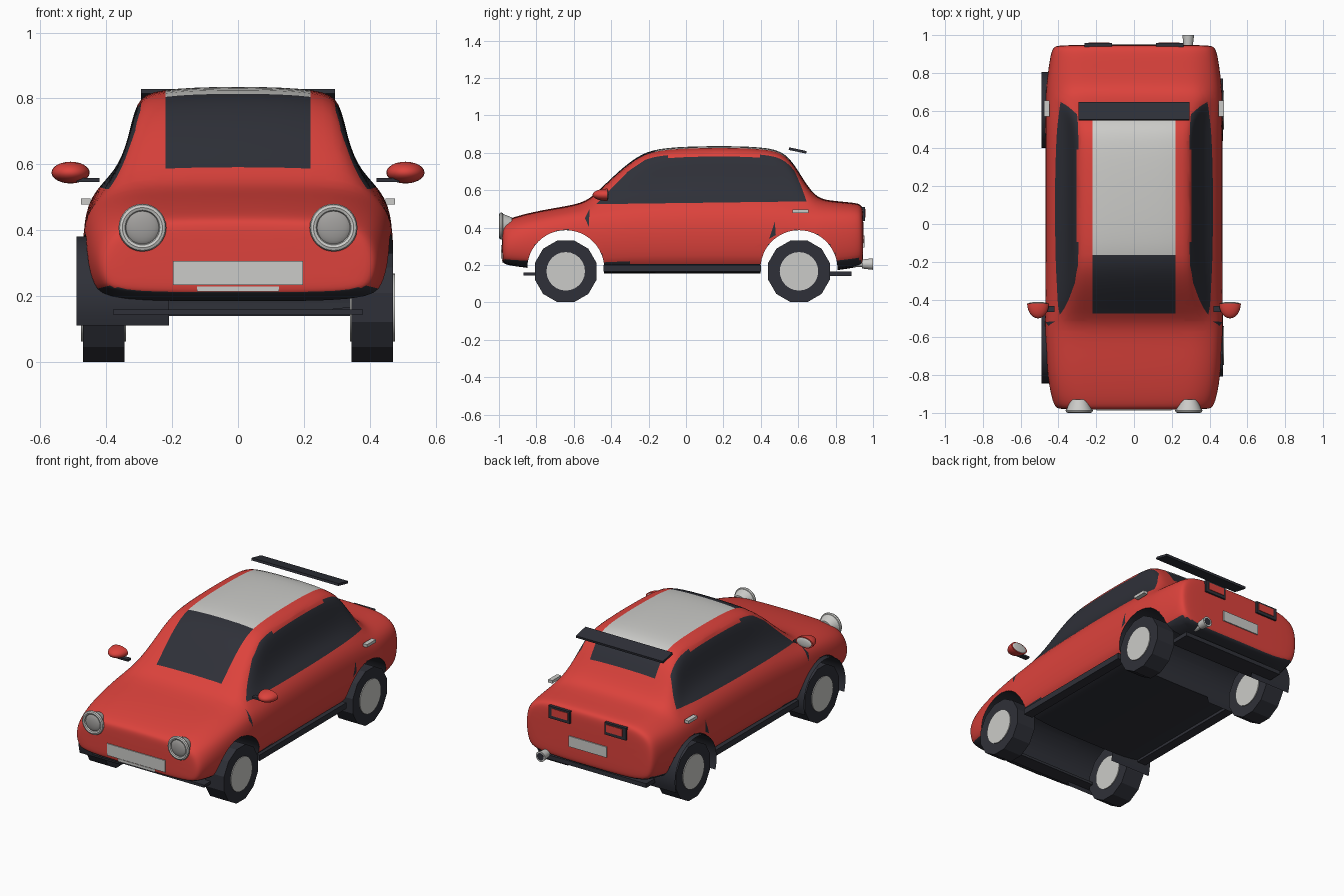
import bpy, bmesh, math
from mathutils import Matrix, Vector

if "Cube" in bpy.data.objects:
    bpy.data.objects.remove(bpy.data.objects["Cube"])


def material(name, rgb):
    m = bpy.data.materials.new(name)
    m.use_nodes = True
    m.diffuse_color = (*rgb, 1)
    bsdf = next(n for n in m.node_tree.nodes if n.type == 'BSDF_PRINCIPLED')
    bsdf.inputs["Base Color"].default_value = (*rgb, 1)
    return m


RED = material("red_paint", (.72, .055, .045))
DARK = material("dark_trim", (.028, .03, .04))
LIGHT = material("light_grey", (.6, .6, .58))
LENS = material("lens_grey", (.36, .35, .34))
smooth_parts = []


def finish(name, bm, mats, smooth=False):
    bmesh.ops.recalc_face_normals(bm, faces=bm.faces)
    mesh = bpy.data.meshes.new(name)
    bm.to_mesh(mesh)
    bm.free()
    obj = bpy.data.objects.new(name, mesh)
    bpy.context.collection.objects.link(obj)
    for m in mats:
        mesh.materials.append(m)
    if smooth:
        smooth_parts.append(obj)
    return obj


def box(name, center, size, mat, tilt=0):
    bm = bmesh.new()
    mx = Matrix.Translation(center) @ Matrix.Rotation(tilt, 4, 'X') @ Matrix.Diagonal((*size, 1))
    bmesh.ops.create_cube(bm, size=1, matrix=mx)
    return finish(name, bm, [mat])


def tube(name, center, axis, r1, r2, depth, mat, sides=24, turn=0):
    """Cylinder or cone frustum along X or Y."""
    aim = Matrix.Rotation(math.pi / 2, 4, 'Y') if axis == 'X' else Matrix.Rotation(-math.pi / 2, 4, 'X')
    bm = bmesh.new()
    bmesh.ops.create_cone(bm, cap_ends=True, segments=sides, radius1=r1, radius2=r2, depth=depth,
                          matrix=Matrix.Translation(center) @ aim @ Matrix.Rotation(turn, 4, 'Z'))
    return finish(name, bm, [mat], sides > 12)


def ellipsoid(name, center, radii, mat, front_half=False):
    bm = bmesh.new()
    bmesh.ops.create_uvsphere(bm, u_segments=24, v_segments=12, radius=1)
    if front_half:
        cut = bmesh.ops.bisect_plane(bm, geom=bm.verts[:] + bm.edges[:] + bm.faces[:], plane_co=(0, 0, 0),
                                     plane_no=(0, 1, 0), clear_outer=True)
        bmesh.ops.contextual_create(bm, geom=[e for e in cut["geom_cut"] if isinstance(e, bmesh.types.BMEdge)])
    bmesh.ops.transform(bm, matrix=Matrix.Translation(center) @ Matrix.Diagonal((*radii, 1)), verts=bm.verts)
    return finish(name, bm, [mat], True)


def ring(name, center, major, minor, mat, steps=32, sides=8):
    """Torus around Y."""
    bm = bmesh.new()
    loops = []
    for i in range(steps):
        a = math.tau * i / steps
        row = []
        for j in range(sides):
            b = math.tau * j / sides
            r = major + minor * math.cos(b)
            row.append(bm.verts.new(Vector(center) + Vector((r * math.cos(a), minor * math.sin(b), r * math.sin(a)))))
        loops.append(row)
    for i in range(steps):
        p, q = loops[i - 1], loops[i]
        for j in range(sides):
            bm.faces.new((p[j - 1], p[j], q[j], q[j - 1]))
    return finish(name, bm, [mat], True)


# Body stations along the length: y, top height, half width, floor height
STATIONS = [(-.98, .42, .4, .215), (-.968, .443, .427, .2), (-.85, .478, .455, .185), (-.7, .507, .468, .165),
            (-.55, .53, .474, .155), (-.48, .585, .474, .155), (-.36, .705, .474, .155), (-.24, .80, .474, .155),
            (-.12, .832, .474, .155), (.15, .84, .474, .155), (.42, .835, .474, .155), (.54, .805, .474, .155),
            (.62, .67, .472, .155), (.69, .565, .47, .16), (.76, .545, .465, .165), (.9, .535, .445, .185),
            (.935, .525, .43, .195), (.945, .505, .41, .21)]
# Upper section points as (width fraction, drop below the top): bonnet shape and cabin shape
BONNET = [(.55, .004), (.72, .012), (.84, .03), (.93, .055), (.985, .1)]
CABIN = [(.54, .008), (.655, .045), (.70, .16), (.78, .26), (.955, .33)]


def section(top, w, floor):
    t = min(1, max(0, (top - .53) / .3))
    pts = [((a + (c - a) * t) * w, top - b - (d - b) * t) for (a, b), (c, d) in zip(BONNET, CABIN)]
    shoulder = pts[-1][1]
    for fx, fz in ((1, .65), (.97, .25), (.88, 0)):
        pts.append((fx * w, floor + fz * (shoulder - floor)))
    return [(0, top)] + pts + [(0, floor)] + [(-x, z) for x, z in reversed(pts)]


bm = bmesh.new()
rings = []
for y, top, w, floor in STATIONS:
    rings.append([bm.verts.new((x, y, z)) for x, z in section(top, w, floor)])
for end, out in ((0, -.003), (-1, .003)):
    y, top, w, floor = STATIONS[end]
    mid = (top + floor) / 2
    inner = [bm.verts.new((x * .75, y + out, mid + (z - mid) * .75)) for x, z in section(top, w, floor)]
    bm.faces.new(inner)
    rings.insert(0 if end == 0 else len(rings), inner)
for p, q in zip(rings, rings[1:]):
    for i in range(len(p)):
        bm.faces.new((p[i - 1], p[i], q[i], q[i - 1]))
body = finish("body", bm, [RED, DARK, LIGHT], True)

# Wheel arches cut right through the smoothed body
AXLES = {"front": -.643, "rear": .604}
ARCH_Z, ARCH_R = .18, .206
sub = body.modifiers.new("smooth", 'SUBSURF')
sub.levels = sub.render_levels = 2
cutters = []
for end, y in AXLES.items():
    cutter = tube(end + "_arch_cutter", (0, y, ARCH_Z), 'X', ARCH_R, ARCH_R, 1.4, DARK, 48)
    cutter.hide_render = True
    smooth_parts.remove(cutter)
    cutters.append(cutter)
    cut = body.modifiers.new(end + "_arch", 'BOOLEAN')
    cut.object, cut.operation, cut.solver = cutter, 'DIFFERENCE', 'EXACT'
bpy.context.view_layer.update()
solid = bpy.data.meshes.new_from_object(body.evaluated_get(bpy.context.evaluated_depsgraph_get()))
body.modifiers.clear()
body.data = solid
solid.materials.clear()
for m in (RED, DARK, LIGHT):
    solid.materials.append(m)
for cutter in cutters:
    bpy.data.objects.remove(cutter)

# Window outlines and panel gaps on the flanks, as (y, z) polygons
FLANK = [[(-.48, .525), (.645, .54), (.62, .61), (.555, .765), (.5, .797), (-.17, .795), (-.31, .7)],
         [(-.54, .45), (-.52, .405), (-.515, .5)],
         [(.445, .34), (.48, .36), (.475, .43)]]
bm = bmesh.new()
bm.from_mesh(solid)


def slice_faces(co, no, keep):
    faces = [f for f in bm.faces if keep(f.calc_center_median())]
    geom = set(faces)
    for f in faces:
        geom.update(f.edges)
        geom.update(f.verts)
    bmesh.ops.bisect_plane(bm, geom=list(geom), dist=1e-5, plane_co=co, plane_no=no)


def inside(poly, y, z):
    return all((b[0] - a[0]) * (z - a[1]) - (b[1] - a[1]) * (y - a[0]) >= 0
               for a, b in zip(poly, poly[1:] + poly[:1]))


for poly in FLANK:
    ys, zs = [p[0] for p in poly], [p[1] for p in poly]
    near = lambda c: (abs(c.x) > .28 and min(ys) - .06 < c.y < max(ys) + .06
                      and min(zs) - .06 < c.z < max(zs) + .06)
    for a, b in zip(poly, poly[1:] + poly[:1]):
        slice_faces((0, *a), (0, a[1] - b[1], b[0] - a[0]), near)
upper = lambda c: c.z > .5 and abs(c.x) < .33
for x in (-.22, .22):
    slice_faces((x, 0, 0), (1, 0, 0), upper)
for y in (-.475, -.165, .55, .615):
    slice_faces((0, y, 0), (0, 1, 0), upper)
slice_faces((0, 0, .205), (0, 0, 1), lambda c: c.z < .3)

for f in bm.faces:
    c, n = f.calc_center_median(), f.normal
    f.material_index = 0
    in_arch = any(math.hypot(c.y - y, c.z - ARCH_Z) < ARCH_R + .002 for y in AXLES.values())
    if in_arch or c.z < .205 or (n.z < -.6 and c.z < .3):
        f.material_index = 1
    elif abs(c.x) > .3 and any(inside(p, c.y, c.z) for p in FLANK):
        f.material_index = 1
    elif abs(c.x) < .22 and c.z > .55:
        if -.475 < c.y < -.165 or .55 < c.y < .615:
            f.material_index = 1
        elif -.165 < c.y < .55:
            f.material_index = 2
bm.to_mesh(solid)
bm.free()

# Wheels: twelve-sided tyres with hub discs showing on both faces
for end, y in AXLES.items():
    for side, s in (("left", 1), ("right", -1)):
        tube(f"{end}_{side}_tyre", (s * .408, y, .166), 'X', .171, .171, .126, DARK, 12, math.radians(15))
        tube(f"{end}_{side}_hub", (s * .408, y, .166), 'X', .103, .103, .136, LIGHT, 24)
    # Arch liner on the right side only
    bm = bmesh.new()
    rows = []
    for i in range(25):
        a = math.radians(-20 + 220 * i / 24)
        rows.append([bm.verts.new((x, y + .201 * math.cos(a), ARCH_Z + .201 * math.sin(a))) for x in (-.49, -.21)])
    for p, q in zip(rows, rows[1:]):
        bm.faces.new((p[0], p[1], q[1], q[0]))
    finish(end + "_arch_liner", bm, [DARK], True)

# Parts found on both sides
for side, s in (("left", 1), ("right", -1)):
    tube(side + "_headlight_housing", (s * .29, -.957, .408), 'Y', .068, .045, .056, LIGHT, 32)
    ring(side + "_headlight_ring", (s * .29, -.988, .408), .061, .0115, LIGHT)
    ellipsoid(side + "_headlight_lens", (s * .29, -.983, .408), (.054, .017, .054), LENS)
    ellipsoid(side + "_mirror_shell", (s * .508, -.42, .575), (.058, .08, .033), RED, True)
    ellipsoid(side + "_mirror_glass", (s * .508, -.419, .575), (.05, .006, .028), LIGHT)
    box(side + "_mirror_arm", (s * .455, -.45, .553), (.07, .03, .012), DARK)
    box(side + "_door_handle", (s * .462, .612, .487), (.028, .085, .018), LIGHT)
    box(side + "_sill", (s * .425, -.02, .182), (.06, .84, .036), DARK)
    box(side + "_tail_light_frame", (s * .19, .945, .472), (.145, .026, .075), DARK)
    box(side + "_tail_light", (s * .185, .95, .476), (.11, .022, .045), RED)

# Plates, spoilers and exhaust
box("front_plate", (0, -.979, .27), (.395, .018, .072), LIGHT)
box("front_grille_strip", (0, -.974, .222), (.25, .02, .016), LIGHT)
box("rear_plate", (0, .947, .325), (.255, .014, .065), LIGHT)
box("front_splitter", (0, -.825, .152), (.76, .09, .016), DARK)
box("rear_diffuser", (0, .82, .153), (.7, .13, .026), DARK)
box("roof_spoiler", (0, .597, .812), (.59, .095, .014), DARK, math.radians(-12))
tube("exhaust_pipe", (.287, .91, .205), 'Y', .015, .015, .12, LIGHT)
tube("exhaust_tip", (.287, .97, .205), 'Y', .024, .031, .06, LIGHT)
tube("exhaust_opening", (.287, .997, .205), 'Y', .022, .022, .008, DARK)

for obj in bpy.context.selected_objects:
    obj.select_set(False)
for obj in smooth_parts:
    obj.select_set(True)
bpy.context.view_layer.objects.active = body
bpy.ops.object.shade_smooth_by_angle(angle=math.radians(40))
